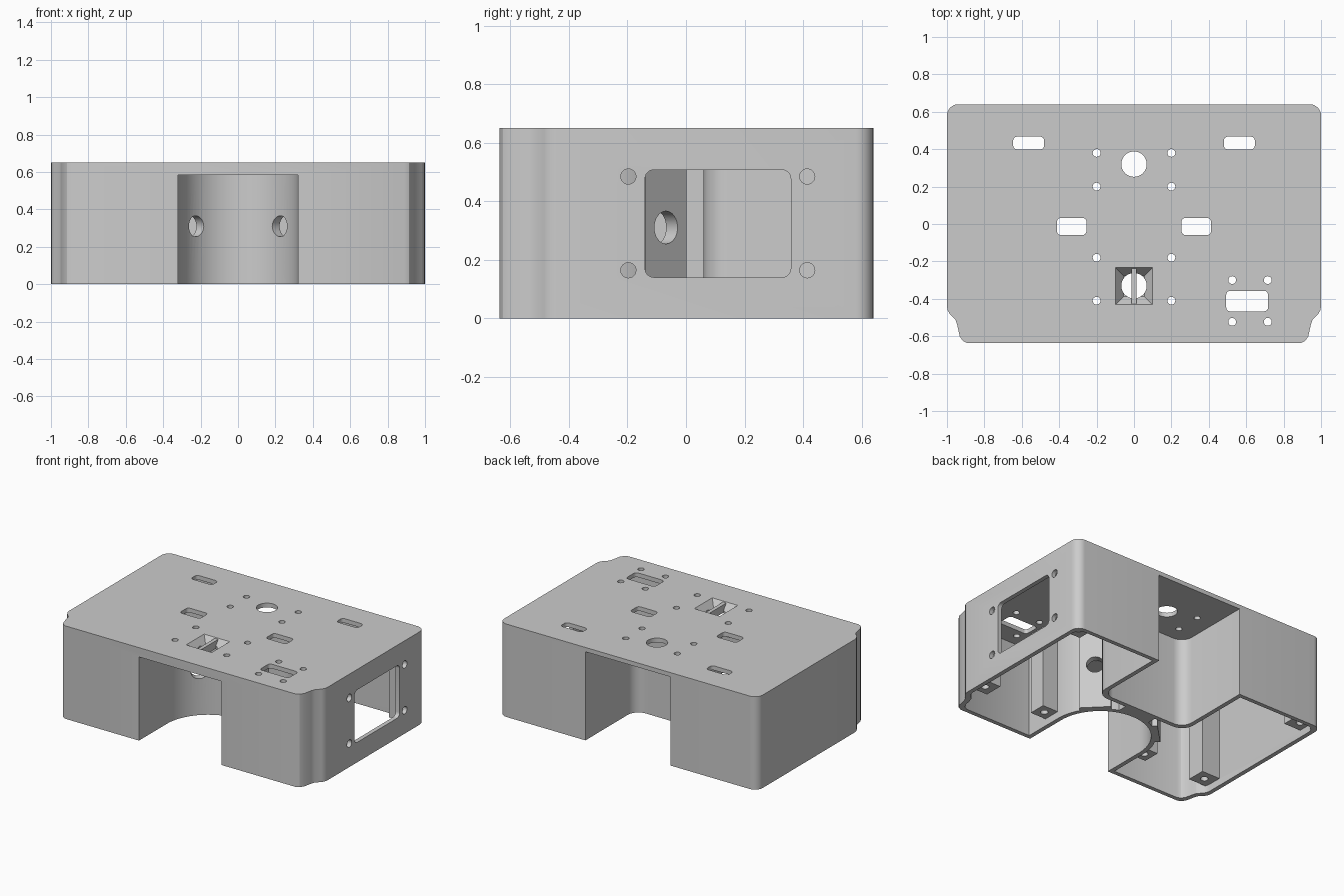
import bpy, bmesh
from math import sin, cos, pi, radians
from mathutils import Matrix, Vector

cube = bpy.data.objects.get("Cube")
if cube:
    bpy.data.objects.remove(cube)

grey = bpy.data.materials.new("light grey plastic")
grey.use_nodes = True
colour = (0.6, 0.6, 0.6, 1)
grey.diffuse_color = colour
grey.node_tree.nodes["Principled BSDF"].inputs["Base Color"].default_value = colour


def prism(name, pts, z0, z1, matrix=None, top_scale=1):
    """Extrude a counter-clockwise outline from z0 to z1."""
    bm = bmesh.new()
    low = [bm.verts.new((x, y, z0)) for x, y in pts]
    high = [bm.verts.new((x * top_scale, y * top_scale, z1)) for x, y in pts]
    bm.faces.new(low[::-1])
    bm.faces.new(high)
    n = len(pts)
    for i in range(n):
        j = (i + 1) % n
        bm.faces.new((low[i], low[j], high[j], high[i]))
    if matrix:
        bm.transform(matrix)
    bmesh.ops.recalc_face_normals(bm, faces=bm.faces)
    mesh = bpy.data.meshes.new(name)
    bm.to_mesh(mesh)
    bm.free()
    mesh.materials.append(grey)
    obj = bpy.data.objects.new(name, mesh)
    bpy.context.scene.collection.objects.link(obj)
    return obj


def arc(cx, cy, r, start, end, steps):
    angles = [radians(start + (end - start) * i / steps) for i in range(steps + 1)]
    return [(cx + r * cos(a), cy + r * sin(a)) for a in angles]


def circle(cx, cy, r, steps=32):
    return arc(cx, cy, r, 0, 360, steps)[:-1]


def rounded(x0, x1, y0, y1, r):
    return (arc(x1 - r, y0 + r, r, -90, 0, 6) + arc(x1 - r, y1 - r, r, 0, 90, 6)
            + arc(x0 + r, y1 - r, r, 90, 180, 6) + arc(x0 + r, y0 + r, r, 180, 270, 6))


def rect(x0, x1, y0, y1):
    return [(x0, y0), (x1, y0), (x1, y1), (x0, y1)]


def subtract(target, cutters):
    """Cut every cutter from the target, then remove the cutters."""
    for c in cutters:
        c.hide_render = True
        mod = target.modifiers.new("cut", "BOOLEAN")
        mod.operation, mod.solver, mod.object = "DIFFERENCE", "EXACT", c
    graph = bpy.context.evaluated_depsgraph_get()
    mesh = bpy.data.meshes.new_from_object(target.evaluated_get(graph))
    target.modifiers.clear()
    target.data = mesh
    for c in cutters:
        bpy.data.objects.remove(c)


# Plan outline: rounded back corners, stepped-in front corners
half = [(0.89, -0.637), (0.915, -0.625), (0.932, -0.6), (0.945, -0.54), (0.954, -0.512),
        (0.982, -0.485), (0.996, -0.462), (1, -0.44)] + arc(0.94, 0.58, 0.06, 0, 90, 8)
outline = half + [(-x, y) for x, y in reversed(half)]
inner = [(x * 0.97, y * 0.955) for x, y in outline]


def front_arch(r):
    return [(-r, -0.8), (r, -0.8)] + arc(0, -0.33, r, 0, 180, 40)


def back_bay(w, y, r):
    return rounded(-w, w, y, 0.9, r)


# Interior space, leaving bay walls, bosses and nut pads standing
cavity = prism("cavity", inner, -0.1, 0.62)
keep = [prism("front_bay_wall", front_arch(0.35), -0.2, 0.7),
        prism("back_bay_wall", back_bay(0.36, 0.06, 0.09), -0.2, 0.7),
        prism("centre_rib", rect(-0.12, 0.12, -0.06, 0.12), -0.2, 0.7)]
for s in (-1, 1):
    for x0, x1, y0, y1 in ((0.84, 1.1, 0.47, 0.8), (0.83, 1.1, -0.45, -0.32), (0.3, 0.47, -0.45, -0.33)):
        xs = sorted((s * x0, s * x1))
        keep.append(prism("screw_boss", rect(*xs, y0, y1), 0.05, 0.7))
    turn = Matrix.Translation((0, -0.33, 0)) @ Matrix.Rotation(radians(90 - 45 * s), 4, "Z")
    keep.append(prism("nut_pad", rect(0.3, 0.37, -0.1, 0.1), -0.2, 0.7, turn))
subtract(cavity, keep)

body = prism("enclosure_body", outline, 0, 0.65)
cuts = [cavity,
        prism("front_bay", front_arch(0.32), -0.1, 0.585),
        prism("back_bay", back_bay(0.33, 0.09, 0.08), -0.1, 0.62)]

# Openings in the top plate
for s in (-1, 1):
    for cx, cy, w, h in ((0.563, 0.433, 0.083, 0.034), (0.333, -0.013, 0.079, 0.046)):
        cuts.append(prism("slot", rounded(s * cx - w, s * cx + w, cy - h, cy + h, 0.022), 0.55, 0.8))
    for y in (0.38, 0.2, -0.18, -0.41):
        cuts.append(prism("plate_hole", circle(s * 0.2, y, 0.021, 20), 0.55, 0.8))
    for y in (-0.3, -0.523):
        cuts.append(prism("plate_hole", circle(0.62 + s * 0.095, y, 0.021, 20), 0.55, 0.8))
cuts.append(prism("switch_slot", rounded(0.493, 0.717, -0.467, -0.357, 0.022), 0.55, 0.8))
cuts.append(prism("back_cable_hole", circle(0, 0.32, 0.068), 0.55, 0.8))
cuts.append(prism("front_cable_hole", circle(0, -0.33, 0.068), 0.55, 0.8))
cuts.append(prism("funnel", rect(-0.055, 0.055, -0.055, 0.055), 0.592, 0.6501,
                  Matrix.Translation((0, -0.332, 0)), 1.8))

# Side window with its four screw holes
side = Matrix(((0, 0, 1), (1, 0, 0), (0, 1, 0))).to_4x4()
cuts.append(prism("window", rounded(-0.14, 0.358, 0.14, 0.507, 0.03), 0.92, 1.1, side))
for y in (-0.197, 0.414):
    for z in (0.164, 0.484):
        cuts.append(prism("window_hole", circle(y, z, 0.026, 24), 0.92, 1.1, side))

# Angled clamp holes and screw holes in the bosses
for s in (-1, 1):
    turn = Matrix.Translation((0, -0.33, 0)) @ Matrix.Rotation(radians(90 - 45 * s), 4, "Z")
    cuts.append(prism("clamp_hole", circle(0, 0.31, 0.056), 0.22, 0.45, turn @ side))
    for x, y in ((0.91, 0.54), (0.9, -0.385), (0.41, -0.39)):
        cuts.append(prism("boss_hole", circle(s * x, y, 0.025, 20), -0.1, 0.3))
subtract(body, cuts)

# Thin divider across the funnel
divider = prism("funnel_divider", rect(-0.013, 0.013, -0.43, -0.234), 0.59, 0.645)

for obj in (body, divider):
    bpy.ops.object.select_all(action="DESELECT")
    obj.select_set(True)
    bpy.context.view_layer.objects.active = obj
    bpy.ops.object.shade_smooth_by_angle(angle=radians(30))
